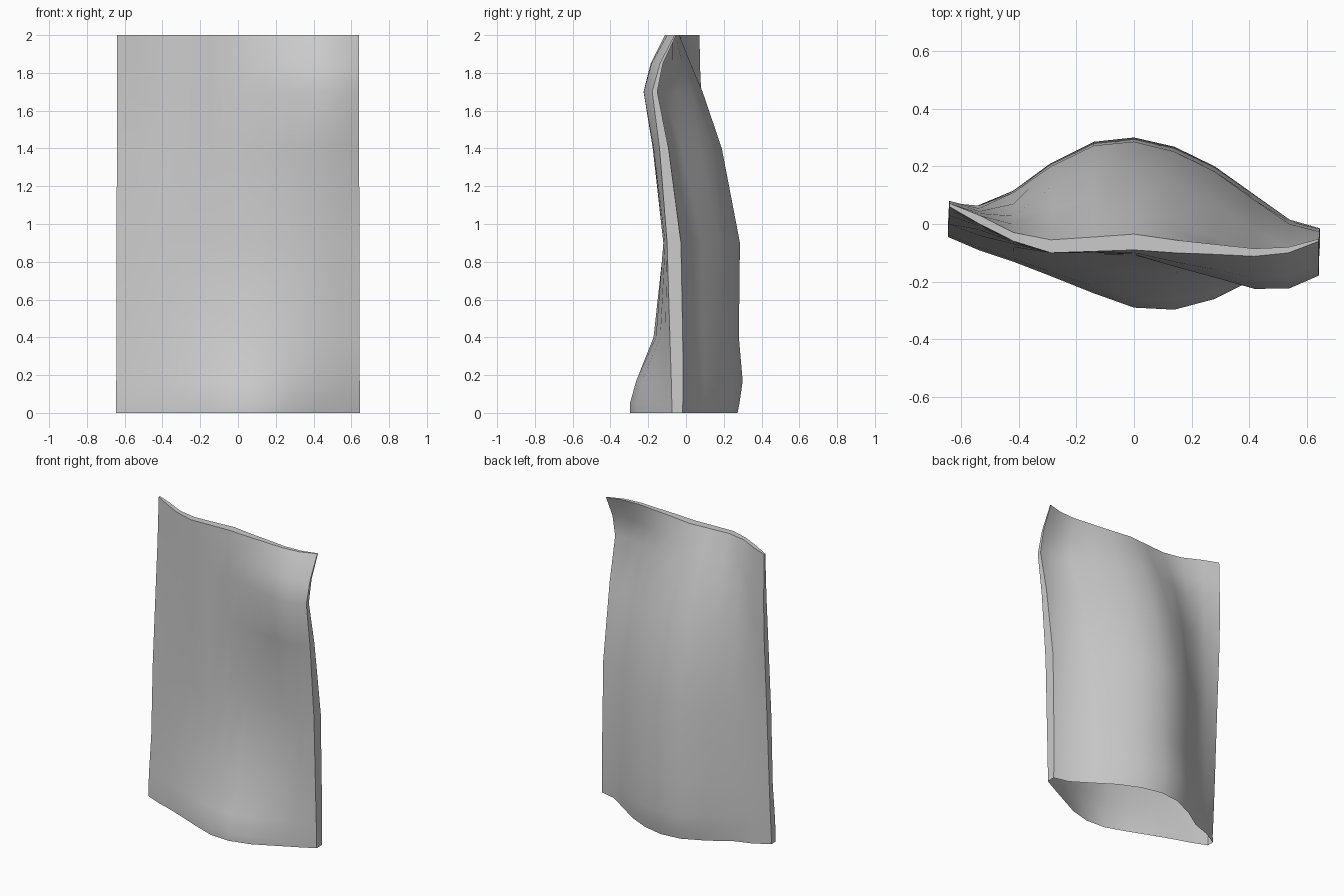
import bpy, bmesh, math

if "Cube" in bpy.data.objects:
    bpy.data.objects.remove(bpy.data.objects["Cube"])

# Column positions and cross-section profiles (y per column)
X = [-.645, -.54, -.42, -.29, -.14, .0, .14, .28, .42, .54, .645]
FRONT_MID = [.0, -.04, -.08, -.10, -.105, -.11, -.11, -.11, -.11, -.10, -.09]
FRONT_LOW = [-.045, -.09, -.13, -.18, -.24, -.29, -.297, -.26, -.19, -.13, -.075]
FRONT_TOP = [.06, .0, -.06, -.10, -.095, -.09, -.10, -.105, -.112, -.10, -.06]
BACK_FULL = [.03, .065, .115, .21, .285, .30, .268, .20, .10, .015, -.015]
BACK_TOP = [.072, .03, -.03, -.055, -.045, -.035, -.055, -.07, -.085, -.08, -.055]
CURL = [0, 0, 0, 0, 0, .1, .4, .7, 1, 1.1, 1]

# Rows: z, front low blend, front top blend, back top blend, corner curl, left edge shift
ROWS = [
    (.0, 1, 0, .08, 0, -.03),
    (.05, 1, 0, .05, 0, -.03),
    (.17, .82, 0, .0, 0, -.02),
    (.4, .33, 0, .06, 0, -.01),
    (.9, 0, 0, .04, -.01, .015),
    (1.4, 0, .5, .31, -.065, .03),
    (1.7, 0, .8, .6, -.113, .025),
    (1.85, 0, .9, .8, -.075, .01),
    (2.0, 0, 1, 1, 0, 0),
]


def ring(row):
    """Closed outline: front left to right, then back right to left."""
    z, low, top, back, curl, left = row
    taper = 1 - .004 * z
    front_pts, back_pts = [], []
    for i, x in enumerate(X):
        f = FRONT_MID[i] * (1 - low - top) + FRONT_LOW[i] * low + FRONT_TOP[i] * top
        b = BACK_FULL[i] * (1 - back) + BACK_TOP[i] * back
        b += left if i == 0 else 0
        f += curl * CURL[i]
        b += curl * CURL[i]
        front_pts.append((x * taper, f, z))
        back_pts.append((x * taper, max(b, f + .008), z))
    return front_pts + back_pts[::-1]


# Hollow curved panel, open underneath
bm = bmesh.new()
rings = [[bm.verts.new(p) for p in ring(r)] for r in ROWS]
n = len(rings[0])
for lower, upper in zip(rings, rings[1:]):
    for i in range(n):
        j = (i + 1) % n
        bm.faces.new((lower[i], lower[j], upper[j], upper[i]))

# Narrow closing strip along the top
top = rings[-1]
for i in range(len(X) - 1):
    bm.faces.new((top[i], top[i + 1], top[n - 2 - i], top[n - 1 - i]))

mesh = bpy.data.meshes.new("curved_panel")
bm.to_mesh(mesh)
bm.free()
panel = bpy.data.objects.new("curved_panel", mesh)
bpy.context.collection.objects.link(panel)
bpy.context.view_layer.objects.active = panel
panel.select_set(True)
bpy.ops.object.shade_smooth_by_angle(angle=math.radians(40))
